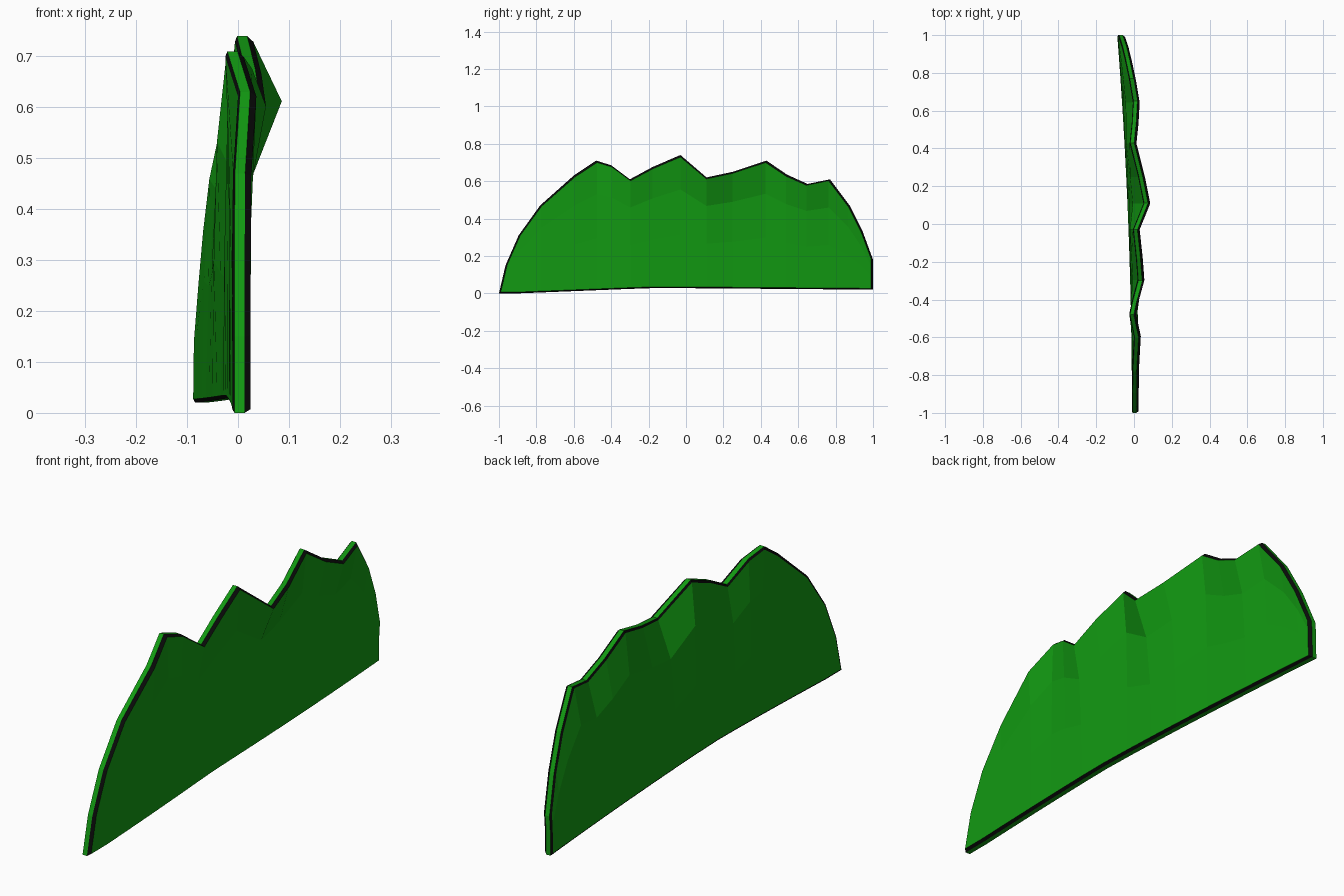
import bpy
import bmesh

cube = bpy.data.objects.get("Cube")
if cube:
    bpy.data.objects.remove(cube, do_unlink=True)


def material(name, colour):
    mat = bpy.data.materials.new(name)
    mat.use_nodes = True
    mat.diffuse_color = colour
    bsdf = mat.node_tree.nodes["Principled BSDF"]
    bsdf.inputs["Base Color"].default_value = colour
    bsdf.inputs["Roughness"].default_value = 0.8
    return mat


GREEN, BLACK = 0, 1
materials = [material("leaf green", (0.006, 0.32, 0.006, 1)),
             material("edge black", (0.003, 0.003, 0.003, 1))]

# Jagged top rim: (y, z, sideways wave in x)
rim = [(-1, 0, .007), (-.965, .15, .007), (-.895, .31, .007), (-.78, .47, .008),
       (-.6, .63, .018), (-.48, .71, -.007), (-.4, .685, .01), (-.3, .61, .037),
       (-.18, .675, .028), (-.03, .74, .012), (.11, .62, .068), (.25, .65, .04),
       (.43, .71, -.005), (.54, .635, .006), (.65, .585, .012), (.77, .61, -.008),
       (.875, .47, -.03), (.945, .33, -.047), (1, .18, -.065)]

# Height fraction of each row, and how much of the rim wave it follows
rows = [(0, 0), (.4, .1), (.75, .33), (1, 1)]


def base_point(y):
    """Gently curved bottom edge."""
    x = .007 - .077 * ((y + 1) / 2) ** 2
    z = min(.028, max(0, (y + .9) * .04)) - max(0, y) * .008
    return x, z


def sheet(bm, offset, inset):
    """One layer of the plate as a grid of vertices, optionally shrunk."""
    grid = []
    for y, top, wave in rim:
        base_x, base_z = base_point(y)
        column = []
        for height, follow in rows:
            x = base_x + (wave - base_x) * follow + offset
            z = base_z + (top - base_z) * height
            if inset:
                column.append(bm.verts.new((x, y * .99, .3 + (z - .3) * .975)))
            else:
                column.append(bm.verts.new((x, y, z)))
        grid.append(column)
    return grid


def outline(grid):
    """Vertices around the border of a layer."""
    return ([c[0] for c in grid] + grid[-1][1:-1]
            + [c[-1] for c in reversed(grid)] + grid[0][-2:0:-1])


def bridge(bm, a, b, index):
    for i in range(len(a)):
        j = (i + 1) % len(a)
        bm.faces.new((a[i], a[j], b[j], b[i])).material_index = index


def fill(bm, grid):
    for a, b in zip(grid, grid[1:]):
        for i in range(len(rows) - 1):
            bm.faces.new((a[i], b[i], b[i + 1], a[i + 1])).material_index = GREEN


bm = bmesh.new()

# Two broad faces joined by a black chamfer, a green rim and a black chamfer
layers = [sheet(bm, -.018, True), sheet(bm, -.014, False),
          sheet(bm, .006, False), sheet(bm, .018, True)]
fill(bm, layers[0])
fill(bm, layers[-1])
loops = [outline(layer) for layer in layers]
for low, high, index in zip(loops, loops[1:], (BLACK, GREEN, BLACK)):
    bridge(bm, low, high, index)

# Remove unused inner points and close the pointed end
bmesh.ops.delete(bm, geom=[v for v in bm.verts if not v.link_faces], context='VERTS')
bmesh.ops.remove_doubles(bm, verts=bm.verts[:], dist=.0001)
bmesh.ops.recalc_face_normals(bm, faces=bm.faces[:])

mesh = bpy.data.meshes.new("jagged_leaf_plate")
bm.to_mesh(mesh)
bm.free()
for mat in materials:
    mesh.materials.append(mat)
plate = bpy.data.objects.new("jagged_leaf_plate", mesh)
bpy.context.collection.objects.link(plate)
